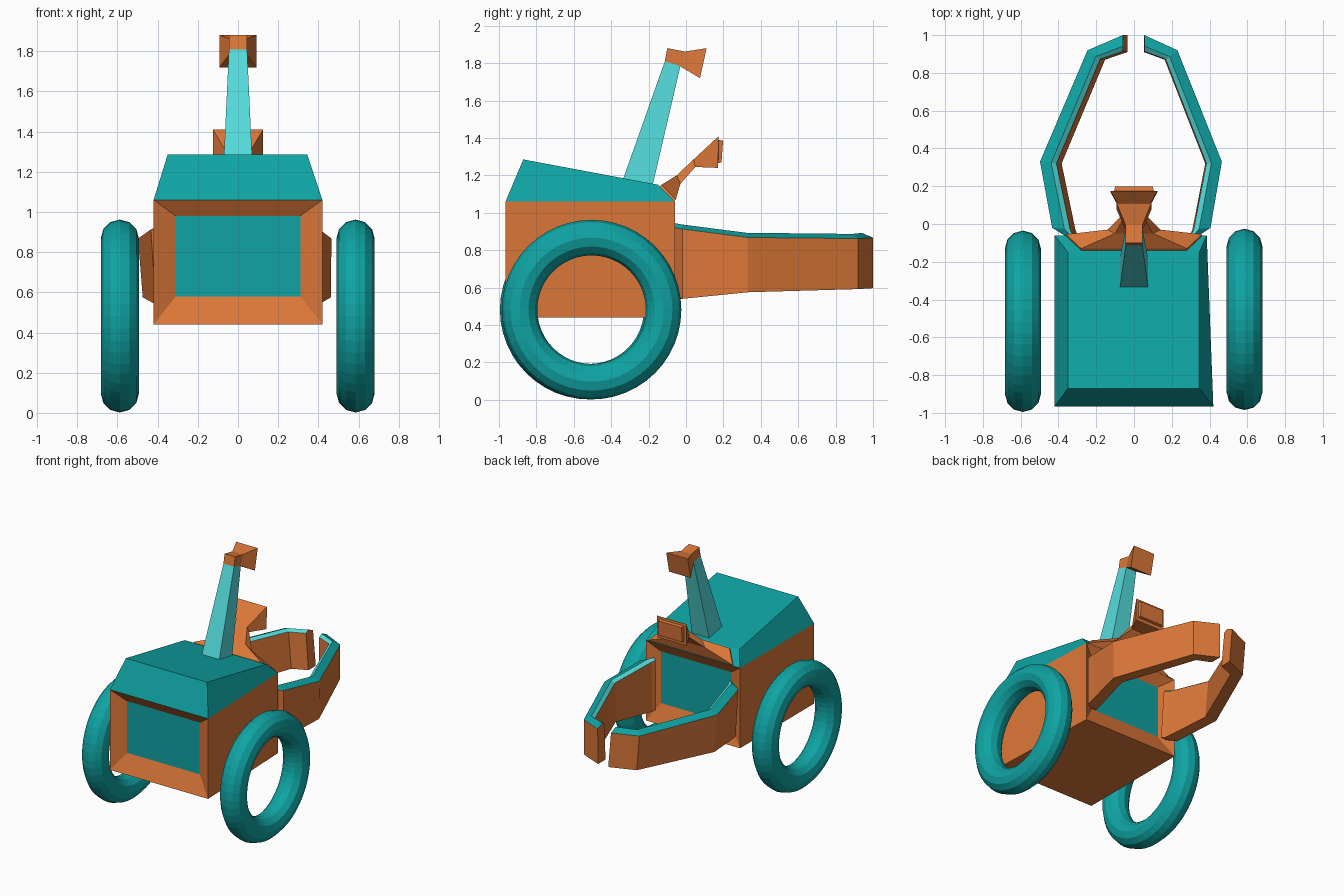
import bpy, bmesh, math
from mathutils import Vector

if "Cube" in bpy.data.objects:
    bpy.data.objects.remove(bpy.data.objects["Cube"])


def material(name, rgb):
    m = bpy.data.materials.new(name)
    m.diffuse_color = (*rgb, 1)
    m.use_nodes = True
    m.node_tree.nodes["Principled BSDF"].inputs["Base Color"].default_value = m.diffuse_color
    return m


ORANGE = material("burnt orange", (0.72, 0.185, 0.04))
TEAL = material("teal", (0.005, 0.37, 0.37))
CYAN = material("light cyan", (0.09, 0.72, 0.72))


def loft(name, rings, mats, side=lambda j: 0, cap=0):
    """Skin a list of equal-length rings and cap both ends."""
    bm = bmesh.new()
    vs = [[bm.verts.new(p) for p in r] for r in rings]
    n = len(rings[0])
    for a, b in zip(vs, vs[1:]):
        for j in range(n):
            k = (j + 1) % n
            bm.faces.new((a[j], a[k], b[k], b[j])).material_index = side(j)
    for end in (vs[0], vs[-1]):
        bm.faces.new(end).material_index = cap
    bmesh.ops.recalc_face_normals(bm, faces=bm.faces)
    me = bpy.data.meshes.new(name)
    bm.to_mesh(me)
    bm.free()
    for m in mats:
        me.materials.append(m)
    ob = bpy.data.objects.new(name, me)
    bpy.context.collection.objects.link(ob)
    return ob


def quad(xt, yt, zt, xb, yb, zb):
    """Symmetric ring: upper edge then lower edge."""
    return [(-xt, yt, zt), (xt, yt, zt), (xb, yb, zb), (-xb, yb, zb)]


def upright(x0, x1, y, z0, z1):
    return [(x0, y, z0), (x1, y, z0), (x1, y, z1), (x0, y, z1)]


# Body: box with a recessed teal panel at front and back
loft("body", [
    upright(-0.31, 0.31, -0.91, 0.58, 0.98),
    upright(-0.42, 0.42, -0.965, 0.44, 1.06),
    upright(-0.42, 0.385, -0.06, 0.44, 1.06),
    upright(-0.31, 0.29, -0.11, 0.58, 0.98),
], [ORANGE, TEAL], cap=1)

# Lid: tapered top, higher at the front
loft("lid", [
    [(-0.42, -0.965, 1.06), (0.42, -0.965, 1.06), (0.385, -0.06, 1.06), (-0.42, -0.06, 1.06)],
    [(-0.35, -0.87, 1.285), (0.345, -0.87, 1.285), (0.345, -0.15, 1.15), (-0.35, -0.15, 1.15)],
], [TEAL])

# Neck and flared head growing from the back bevel of the lid
loft("neck_and_head", [
    quad(0.28, -0.14, 1.14, 0.36, -0.065, 1.06),
    quad(0.28, -0.13, 1.15, 0.36, -0.055, 1.07),
    quad(0.10, -0.05, 1.20, 0.14, -0.03, 1.155),
    quad(0.05, 0.04, 1.285, 0.06, 0.05, 1.245),
    quad(0.125, 0.175, 1.41, 0.125, 0.17, 1.24),
    quad(0.105, 0.175, 1.39, 0.105, 0.172, 1.265),
    quad(0.10, 0.198, 1.385, 0.10, 0.19, 1.27),
], [ORANGE])

# Leaning mast and the flared sensor on top of it
loft("mast", [
    quad(0.075, -0.34, 1.17, 0.075, -0.18, 1.14),
    quad(0.045, -0.113, 1.81, 0.045, -0.03, 1.785),
], [CYAN])
loft("mast_sensor", [
    quad(0.045, -0.10, 1.88, 0.045, -0.115, 1.80),
    quad(0.045, -0.005, 1.862, 0.045, -0.03, 1.782),
    quad(0.092, 0.11, 1.88, 0.092, 0.075, 1.72),
], [ORANGE])

# Curved gripper arms: outer x, y, inner x, y, ridge z, bottom z
STATIONS = [
    (0.345, -0.06, 0.300, -0.06, 0.945, 0.545),
    (0.405, -0.02, 0.312, -0.03, 0.938, 0.540),
    (0.465, 0.33, 0.380, 0.32, 0.893, 0.575),
    (0.230, 0.92, 0.165, 0.87, 0.887, 0.592),
    (0.055, 1.00, 0.055, 0.91, 0.892, 0.597),
]
for name, sx, lean in (("right_arm", 1, 0.003), ("left_arm", -1.07, 0.022)):
    rings = []
    for ox, oy, ix, iy, zt, zb in STATIONS:
        def at(t, z, shift=0.0):
            x = ox + (ix - ox) * t - shift
            return Vector((x * sx, oy + (iy - oy) * t, z))
        rings.append([at(0, zb, lean), at(0, zt - 0.025), at(0.65, zt),
                      at(0.96, zt - 0.018), at(1, zb, lean)])
    # outer slope of the top is teal, inner slope is cyan
    loft(name, rings, [ORANGE, TEAL, CYAN], side=lambda j: {1: 1, 2: 2}.get(j, 0))

# Ring wheels
for name, x, y in (("right_wheel", 0.585, -0.505), ("left_wheel", -0.588, -0.515)):
    bpy.ops.mesh.primitive_torus_add(major_segments=48, minor_segments=12,
                                     major_radius=0.385, minor_radius=0.095,
                                     location=(x, y, 0.482),
                                     rotation=(0, math.pi / 2, 0))
    wheel = bpy.context.object
    wheel.name = name
    wheel.data.materials.append(TEAL)
